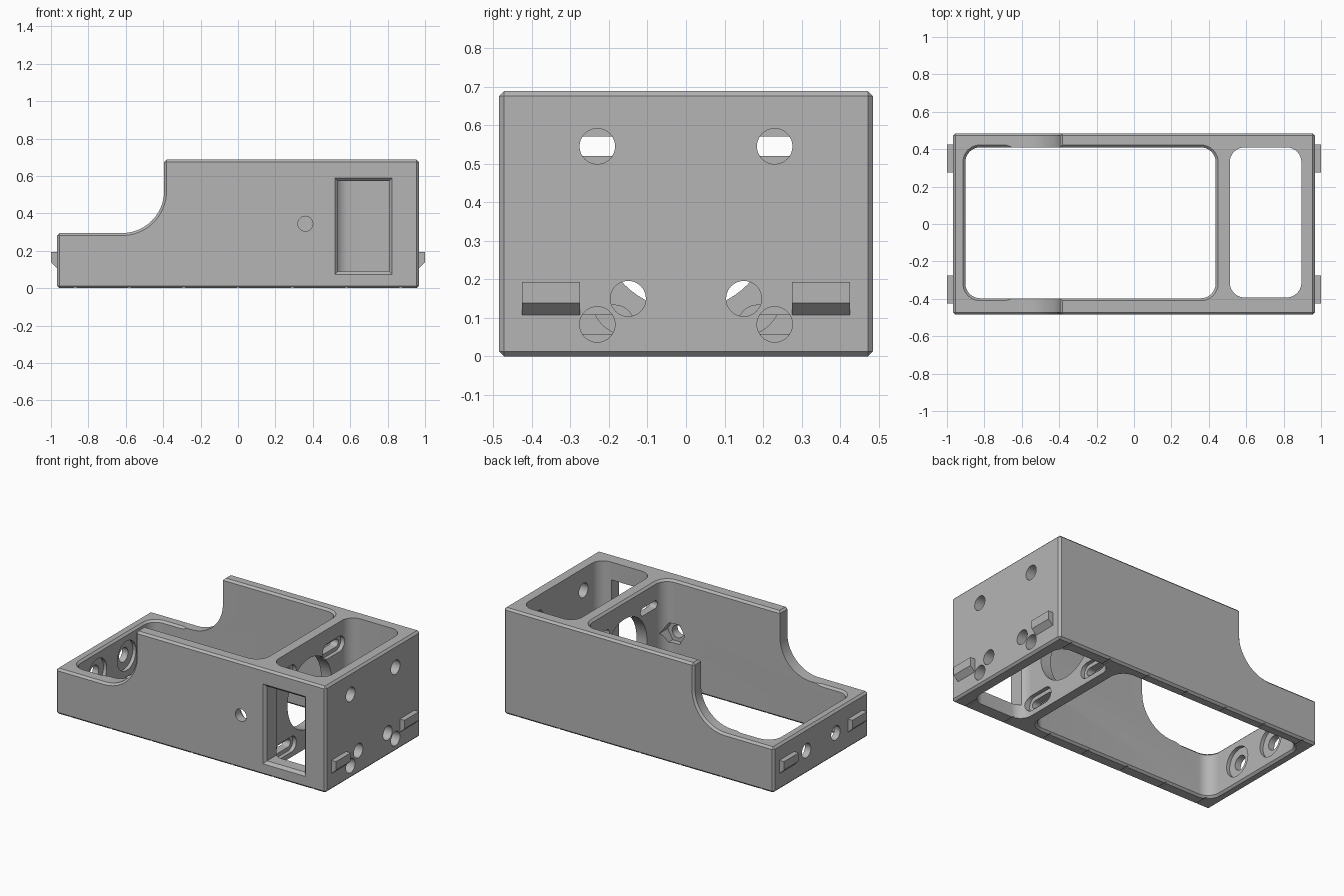
import bpy, bmesh
from math import sin, cos, pi, radians

cube = bpy.data.objects.get("Cube")
if cube:
    bpy.data.objects.remove(cube, do_unlink=True)

grey = bpy.data.materials.new("matte_grey")
grey.use_nodes = True
grey.diffuse_color = (0.46, 0.46, 0.46, 1)
grey.node_tree.nodes["Principled BSDF"].inputs["Base Color"].default_value = grey.diffuse_color

W, D, H, LOW = 0.967, 0.485, 0.688, 0.295     # half width, half depth, height, low rim
CH = 0.013                                    # edge chamfer


# --- outlines -------------------------------------------------------------
def circle(a, b, r, n=40):
    return [(a + r * cos(2 * pi * i / n), b + r * sin(2 * pi * i / n)) for i in range(n)]


def rect(a0, a1, b0, b1, e=0.0):
    return [(a0 - e, b0 - e), (a1 + e, b0 - e), (a1 + e, b1 + e), (a0 - e, b1 + e)]


def rounded(a0, a1, b0, b1, r, e=0.0, n=10):
    pts = []
    corners = [(a1 - r, b1 - r), (a0 + r, b1 - r), (a0 + r, b0 + r), (a1 - r, b0 + r)]
    for q, (a, b) in enumerate(corners):
        for i in range(n + 1):
            t = pi / 2 * (q + i / n)
            pts.append((a + (r + e) * cos(t), b + (r + e) * sin(t)))
    return pts


def slot(a, b, length, height):
    return rounded(a - length / 2, a + length / 2, b - height / 2, b + height / 2, height / 2 - 0.0005)


# --- solids ---------------------------------------------------------------
def loft(name, axis, layers):
    """Solid through (position, outline) layers along an axis."""
    place = {"X": lambda d, a, b: (d, a, b),
             "Y": lambda d, a, b: (a, d, b),
             "Z": lambda d, a, b: (a, b, d)}[axis]
    bm = bmesh.new()
    rings = [[bm.verts.new(place(d, a, b)) for a, b in pts] for d, pts in layers]
    n = len(rings[0])
    for low, high in zip(rings, rings[1:]):
        for i in range(n):
            j = (i + 1) % n
            bm.faces.new((low[i], low[j], high[j], high[i]))
    bm.faces.new(rings[0])
    bm.faces.new(rings[-1])
    bmesh.ops.recalc_face_normals(bm, faces=bm.faces)
    mesh = bpy.data.meshes.new(name)
    bm.to_mesh(mesh)
    bm.free()
    obj = bpy.data.objects.new(name, mesh)
    bpy.context.collection.objects.link(obj)
    mesh.materials.append(grey)
    return obj


def apply(obj, mod):
    bpy.ops.object.select_all(action="DESELECT")
    bpy.context.view_layer.objects.active = obj
    obj.select_set(True)
    bpy.ops.object.modifier_apply(modifier=mod.name)


def cut(axis, *layers):
    cutter = loft("cutter", axis, layers)
    cutter.hide_render = True
    mod = body.modifiers.new("cut", "BOOLEAN")
    mod.operation = "DIFFERENCE"
    mod.solver = "EXACT"
    mod.object = cutter
    apply(body, mod)
    bpy.data.objects.remove(cutter, do_unlink=True)


def bore(axis, outline, start, end):
    cut(axis, (start, outline), (end, outline))


# --- housing block with a swept step down to the low end -------------------
R = 0.225
sweep = [(-0.395 - R + R * sin(t), LOW + R - R * cos(t))
         for t in (pi / 2 * i / 18 for i in range(18, -1, -1))]
profile = [(-W, 0), (W, 0), (W, H), (-0.395, H)] + sweep + [(-W, LOW)]
body = loft("housing", "Y", [(-D, profile), (D, profile)])
bevel = body.modifiers.new("chamfer", "BEVEL")
bevel.width = CH
bevel.segments = 1
bevel.limit_method = "ANGLE"
bevel.angle_limit = radians(30)
apply(body, bevel)


# --- main bay with chamfered rims, and the plain end bay -------------------
def bay(x1, e):
    return rounded(-0.902, x1, -0.397, 0.41, 0.08, e)


out = 0.033
cut("Z", (CH - out, bay(0.437, out)), (CH, bay(0.437, 0)),
    (H - CH, bay(0.437, 0)), (H - CH + out, bay(0.437, out)))
cut("Z", (LOW - CH - 0.01, bay(-0.62, -0.01)), (LOW - CH + out, bay(-0.62, out)))
bore("Z", rounded(0.512, 0.895, -0.393, 0.41, 0.08), -0.1, 0.8)

# --- front window with flared edge ----------------------------------------
window = (0.535, 0.807, 0.09, 0.573)
cut("Y", (-0.505, rect(*window, 0.036)), (-0.467, rect(*window)), (-0.3, rect(*window)))

# --- front screw hole with hexagonal nut pocket inside ---------------------
bore("Y", circle(0.36, 0.345, 0.04), -0.55, -0.3)
bore("Y", circle(0.36, 0.345, 0.072, 6), -0.43, -0.3)

# --- divider: large opening ------------------------------------------------
bore("X", circle(0, 0.345, 0.225, 64), 0.4, 0.55)

for s in (-1, 1):
    # divider slots, recessed on the end bay side
    for z in (0.083, 0.545):
        bore("X", slot(s * 0.245, z, 0.17, 0.05), 0.4, 0.55)
        bore("X", slot(s * 0.245, z, 0.22, 0.1), 0.487, 0.55)
    # round holes in the tall end wall
    for y, z in ((0.23, 0.545), (0.23, 0.083), (0.15, 0.15)):
        bore("X", circle(s * y, z, 0.046), 0.85, 1.05)
    # holes in the low end wall, counterbored inside
    bore("X", circle(s * 0.15, 0.15, 0.046), -1.05, -0.85)
    bore("X", circle(s * 0.15, 0.15, 0.095), -0.925, -0.85)

# --- fine grooves across the underside ------------------------------------
for i in range(-3, 4):
    x = 0.29 * i
    bore("Y", rect(x - 0.006, x + 0.006, -0.05, 0.005), -0.6, 0.6)

# --- wedge clips on both ends ---------------------------------------------
for side, end in (("left", 1), ("right", -1)):
    for where, y in (("front", -0.35), ("back", 0.35)):
        wedge = [(end * 0.95, 0.107), (end * W, 0.107), (end, 0.138),
                 (end, 0.193), (end * 0.95, 0.193)]
        loft(f"{side}_{where}_clip", "Y", [(y - 0.075, wedge), (y + 0.075, wedge)])

# --- smooth the rounded walls, keep edges crisp ----------------------------
bpy.ops.object.select_all(action="DESELECT")
bpy.context.view_layer.objects.active = body
body.select_set(True)
bpy.ops.object.shade_smooth_by_angle(angle=radians(30))
